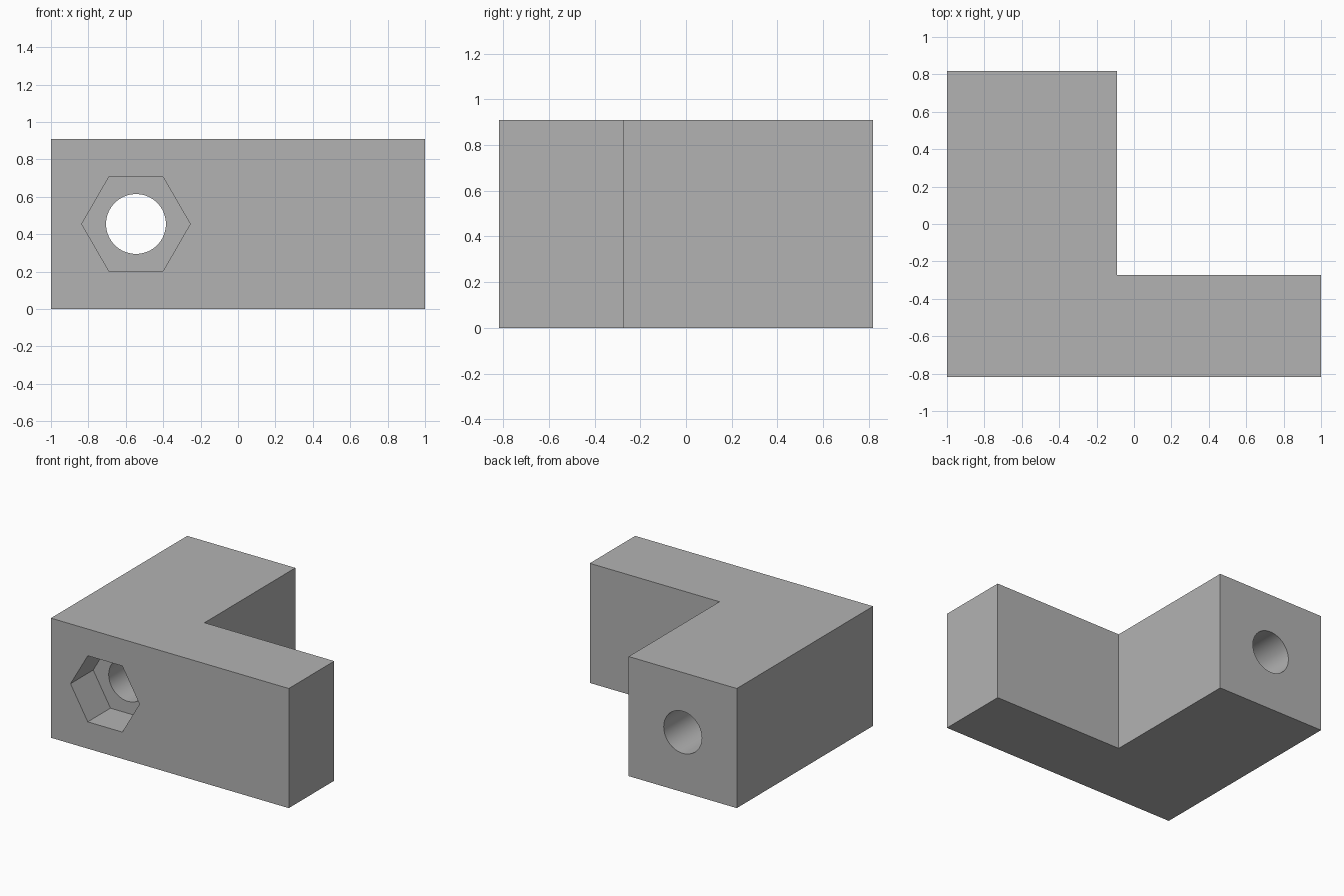
import bpy, bmesh, math

cube = bpy.data.objects.get("Cube")
if cube:
    bpy.data.objects.remove(cube, do_unlink=True)

UNIT = 1 / 11                     # one design step of the bracket
HEIGHT = 10 * UNIT
BORE_X, BORE_Z = -6 * UNIT, 5 * UNIT
FRONT_Y = -9 * UNIT

grey = bpy.data.materials.new("plain grey")
grey.use_nodes = True
grey.diffuse_color = (0.45, 0.45, 0.45, 1)
grey.node_tree.nodes["Principled BSDF"].inputs["Base Color"].default_value = grey.diffuse_color


def add_prism(name, points, direction):
    """Extrude a closed planar outline along a direction."""
    bm = bmesh.new()
    base = bm.faces.new([bm.verts.new(p) for p in points])
    top = bmesh.ops.extrude_face_region(bm, geom=[base], use_keep_orig=True)
    bmesh.ops.translate(bm, vec=direction, verts=[v for v in top["geom"] if isinstance(v, bmesh.types.BMVert)])
    bmesh.ops.recalc_face_normals(bm, faces=bm.faces)
    mesh = bpy.data.meshes.new(name)
    bm.to_mesh(mesh)
    bm.free()
    mesh.materials.append(grey)
    obj = bpy.data.objects.new(name, mesh)
    bpy.context.collection.objects.link(obj)
    return obj


def add_bore_cutter(name, sides, radius, start, end):
    """Regular prism running front to back on the bore axis."""
    angles = [math.tau * i / sides for i in range(sides)]
    ring = [(BORE_X + radius * math.cos(a), start, BORE_Z + radius * math.sin(a)) for a in angles]
    return add_prism(name, ring, (0, end - start, 0))


# L-shaped body
outline = [(-11, -9), (11, -9), (11, -3), (-1, -3), (-1, 9), (-11, 9)]
bracket = add_prism("corner_bracket", [(x * UNIT, y * UNIT, 0) for x, y in outline], (0, 0, HEIGHT))

# Hexagonal nut pocket and round through hole
cutters = [
    add_bore_cutter("nut_pocket_cutter", 6, 0.29, FRONT_Y - 0.1, FRONT_Y + 3 * UNIT),
    add_bore_cutter("bolt_hole_cutter", 64, 0.16, FRONT_Y - 0.2, 1.0),
]
bpy.context.view_layer.objects.active = bracket
bracket.select_set(True)
for cutter in cutters:
    cut = bracket.modifiers.new(cutter.name, "BOOLEAN")
    cut.operation = "DIFFERENCE"
    cut.solver = "EXACT"
    cut.object = cutter
    bpy.ops.object.modifier_apply(modifier=cut.name)
    bpy.data.objects.remove(cutter, do_unlink=True)

# Smooth bore wall, crisp corners
bpy.ops.object.shade_smooth_by_angle(angle=math.radians(30))
